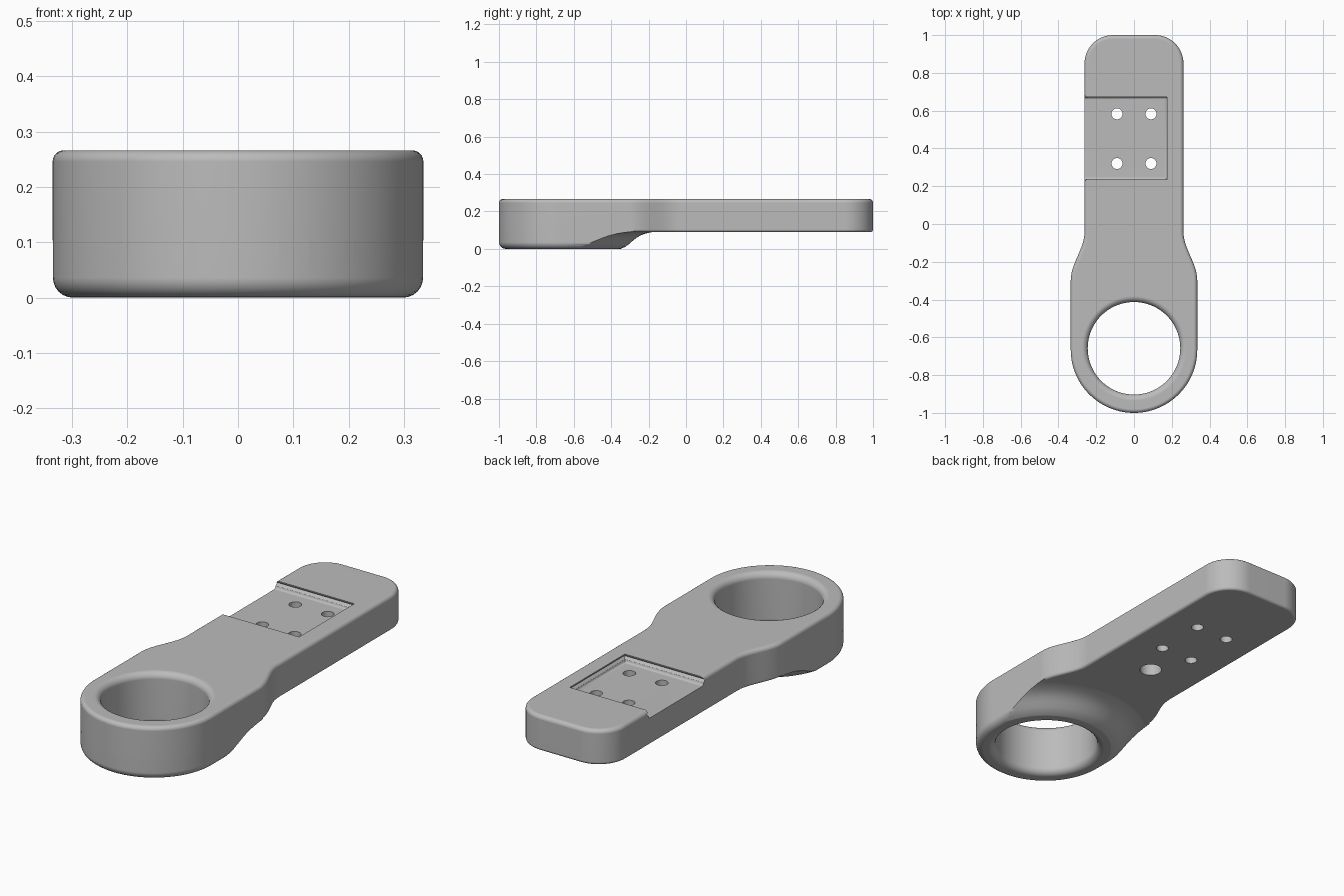
import bpy, bmesh, math
from mathutils import Vector

cube = bpy.data.objects.get("Cube")
if cube:
    bpy.data.objects.remove(cube, do_unlink=True)

TOP, ARM = 0.266, 0.09      # top surface and underside of the arm
RING_Y, HOLE_Y = -0.665, -0.658

grey = bpy.data.materials.new("plain_grey")
grey.use_nodes = True
grey.diffuse_color = (0.5, 0.5, 0.5, 1)
grey.node_tree.nodes["Principled BSDF"].inputs["Base Color"].default_value = (0.5, 0.5, 0.5, 1)


def solid(name, rings):
    """Closed solid lofted through stacked rings of points."""
    bm = bmesh.new()
    loops = [[bm.verts.new(p) for p in ring] for ring in rings]
    n = len(loops[0])
    for low, high in zip(loops, loops[1:]):
        for i in range(n):
            j = (i + 1) % n
            bm.faces.new((low[i], low[j], high[j], high[i]))
    bm.faces.new(loops[0][::-1])
    bm.faces.new(loops[-1])
    bmesh.ops.recalc_face_normals(bm, faces=bm.faces)
    mesh = bpy.data.meshes.new(name)
    bm.to_mesh(mesh)
    bm.free()
    mesh.materials.append(grey)
    obj = bpy.data.objects.new(name, mesh)
    bpy.context.collection.objects.link(obj)
    return obj


def turned(name, x, y, profile, n=96):
    """Solid of revolution from (radius, z) pairs."""
    return solid(name, [[(x + r * math.cos(math.tau * i / n),
                          y + r * math.sin(math.tau * i / n), z) for i in range(n)]
                        for r, z in profile])


def rounding(r, n=6):
    """(inset, rise) pairs of a quarter-round edge, flat end first."""
    steps = [math.pi / 2 * k / n for k in range(n + 1)]
    return [(r * (1 - math.sin(a)), r * (1 - math.cos(a))) for a in steps]


def arc(cx, cy, r, start, end, n):
    angles = [math.radians(start + (end - start) * k / n) for k in range(n + 1)]
    return [(cx + r * math.cos(a), cy + r * math.sin(a)) for a in angles]


def combine(target, other, operation):
    mod = target.modifiers.new(operation.lower(), 'BOOLEAN')
    mod.operation, mod.solver, mod.object = operation, 'EXACT', other
    bpy.context.view_layer.objects.active = target
    bpy.ops.object.modifier_apply(modifier=mod.name)
    bpy.data.objects.remove(other, do_unlink=True)


# Plan outline: round nose, necked shoulder, rounded tail, mirrored in x
half = arc(0, RING_Y, 0.335, -90, 0, 28)
half += [(0.2985 + 0.0365 * math.cos(math.pi * k / 12), -0.30 + 0.26 * k / 12) for k in range(13)]
half += arc(0.112, 0.85, 0.15, 0, 90, 12)
outline = [Vector(p) for p in half + [(-x, y) for x, y in half[:0:-1]]]


def inset(d, z):
    ring = []
    for i, p in enumerate(outline):
        t = (outline[(i + 1) % len(outline)] - outline[i - 1]).normalized()
        ring.append((p.x - t.y * d, p.y + t.x * d, z))
    return ring


# Arm slab with rounded edges
body = solid("ring_arm_body",
             [inset(d, ARM + h) for d, h in rounding(0.014, 4)]
             + [inset(d, TOP - h) for d, h in rounding(0.02)[::-1]])

# Deep boss under the ring, flaring into the arm underside
boss = solid("ring_boss",
             [inset(d + 0.0005, h) for d, h in rounding(0.036)] + [inset(0.0005, 0.15)])
flare = turned("boss_flare", 0, RING_Y,
               [(0.28, -0.02), (0.30, -0.005), (0.32, 0.002), (0.34, 0.011), (0.36, 0.025),
                (0.38, 0.043), (0.40, 0.059), (0.42, 0.071), (0.445, 0.081),
                (0.475, 0.088), (0.51, 0.093), (0.51, 0.13)])
combine(boss, flare, 'INTERSECT')
combine(body, boss, 'UNION')

# Large ring opening with rounded rims
rim_low, rim_high = rounding(0.035), rounding(0.032)
opening = turned("ring_opening", 0, HOLE_Y,
                 [(0.28, -0.05)] + [(0.245 + d, h) for d, h in rim_low]
                 + [(0.245 + d, TOP - h) for d, h in rim_high[::-1]] + [(0.277, 0.3)])
combine(body, opening, 'DIFFERENCE')

# Shallow pocket on top, open on the -x side
FLOOR = 0.225
levels = [(d, FLOOR + h) for d, h in rounding(0.014, 4)]
levels += [(-0.014 + d, TOP - h) for d, h in
           [(0.014 - e, 0.014 - g) for e, g in rounding(0.014, 4)]]
levels = [(d, z) for d, z in levels] + [(-0.014, 0.3)]
pocket = solid("pocket", [[(-0.5, 0.235 + d, z), (0.175 - d, 0.235 + d, z),
                           (0.175 - d, 0.672 - d, z), (-0.5, 0.672 - d, z)]
                          for d, z in levels])
combine(body, pocket, 'DIFFERENCE')

# Four screw holes through the pocket floor
for x in (-0.09, 0.09):
    for y in (0.32, 0.583):
        combine(body, turned("screw_hole", x, y, [(0.029, 0), (0.029, 0.3)], 32), 'DIFFERENCE')

# Wider blind hole in the underside
combine(body, turned("blind_hole", 0, 0.125, [(0.052, 0), (0.052, 0.2)], 40), 'DIFFERENCE')

# Smooth shading with crisp edges
bpy.ops.object.select_all(action='DESELECT')
body.select_set(True)
bpy.context.view_layer.objects.active = body
bpy.ops.object.shade_smooth_by_angle(angle=math.radians(35))
weighted = body.modifiers.new("even_shading", 'WEIGHTED_NORMAL')
weighted.keep_sharp = True
